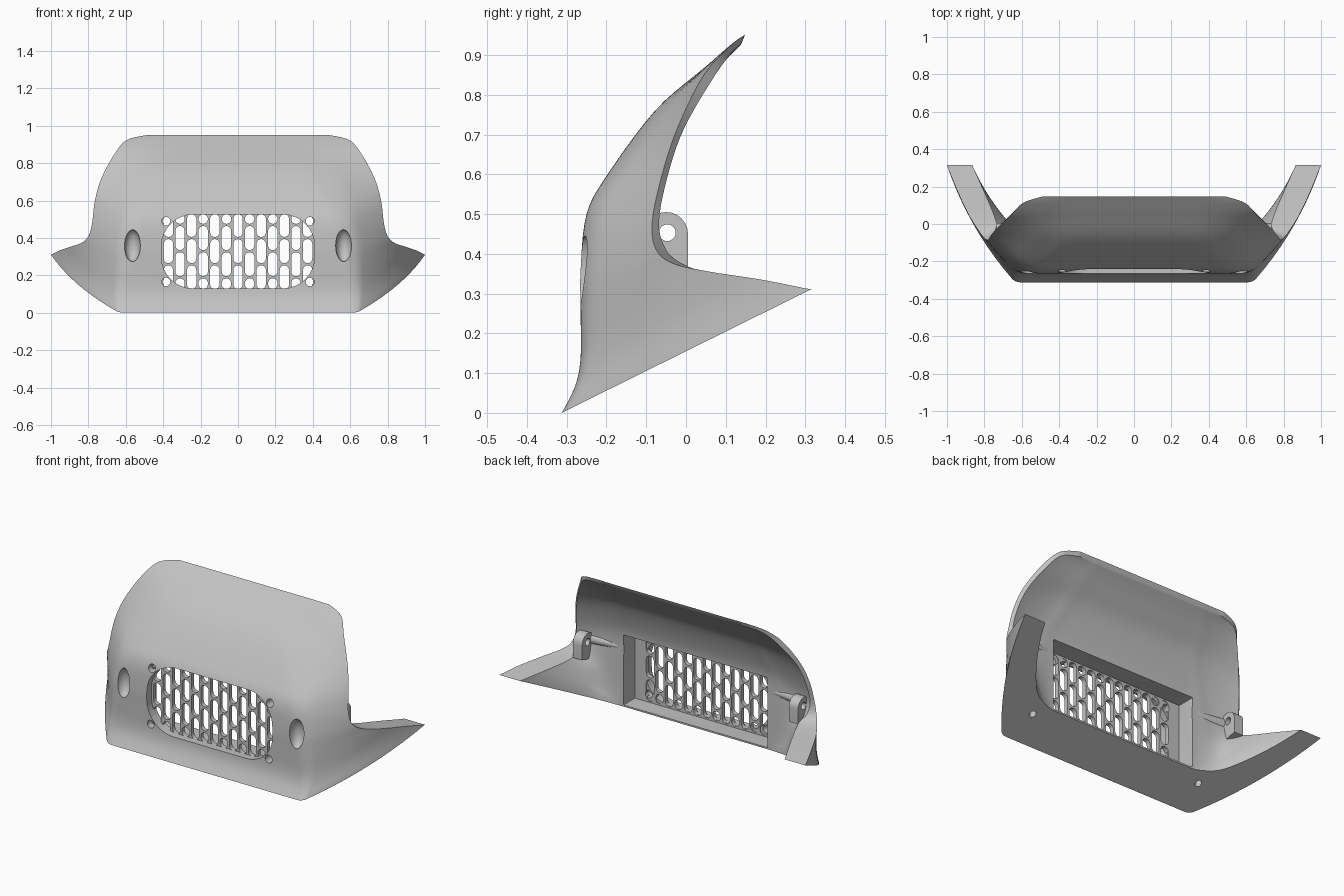
import bpy, bmesh, math
from mathutils import Vector

if "Cube" in bpy.data.objects:
    bpy.data.objects.remove(bpy.data.objects["Cube"])

grey = bpy.data.materials.new("plain grey")
grey.use_nodes = True
grey.diffuse_color = (0.54, 0.54, 0.54, 1)
grey.node_tree.nodes["Principled BSDF"].inputs["Base Color"].default_value = grey.diffuse_color


def finish(name, bm):
    bmesh.ops.recalc_face_normals(bm, faces=bm.faces)
    mesh = bpy.data.meshes.new(name)
    bm.to_mesh(mesh)
    bm.free()
    mesh.materials.append(grey)
    ob = bpy.data.objects.new(name, mesh)
    bpy.context.collection.objects.link(ob)
    return ob


def activate(ob):
    bpy.ops.object.select_all(action='DESELECT')
    ob.select_set(True)
    bpy.context.view_layer.objects.active = ob


def mirror(ob):
    activate(ob)
    mod = ob.modifiers.new("mirror", 'MIRROR')
    mod.use_clip = True
    bpy.ops.object.modifier_apply(modifier=mod.name)


def cut(ob, cutter):
    activate(ob)
    mod = ob.modifiers.new("cut", 'BOOLEAN')
    mod.operation, mod.solver, mod.object = 'DIFFERENCE', 'EXACT', cutter
    bpy.ops.object.modifier_apply(modifier=mod.name)
    bpy.data.objects.remove(cutter)


def smooth(ob):
    activate(ob)
    bpy.ops.object.shade_smooth_by_angle(angle=math.radians(32))


def prisms(name, rings, axis, a, b):
    """Extrude each 2D ring between a and b along one axis."""
    bm = bmesh.new()
    for ring in rings:
        loops = []
        for depth in (a, b):
            pts = [list(p) for p in ring]
            for p in pts:
                p.insert("xyz".index(axis), depth)
            loops.append([bm.verts.new(p) for p in pts])
        lo, hi = loops
        bm.faces.new(lo)
        bm.faces.new(hi)
        for k in range(len(lo)):
            n = (k + 1) % len(lo)
            bm.faces.new((lo[k], lo[n], hi[n], hi[k]))
    return finish(name, bm)


def round_rect(cx, cz, w, h, r, n=8):
    ring = []
    for q, (sx, sz) in enumerate(((1, 1), (-1, 1), (-1, -1), (1, -1))):
        for k in range(n + 1):
            t = (q + k / n) * math.pi / 2
            p = (cx + sx * (w / 2 - r) + r * math.cos(t), cz + sz * (h / 2 - r) + r * math.sin(t))
            if not ring or math.dist(p, ring[-1]) > 1e-5:
                ring.append(p)
    if math.dist(ring[0], ring[-1]) < 1e-5:
        ring.pop()
    return ring


def circle(cx, cz, r, n=20):
    return [(cx + r * math.cos(k * math.tau / n), cz + r * math.sin(k * math.tau / n)) for k in range(n)]


def refine(rows, n=5):
    """Smooth spline through rows of numbers."""
    out = []
    for i in range(len(rows) - 1):
        p, q, r, s = (rows[max(0, min(len(rows) - 1, i + d))] for d in (-1, 0, 1, 2))
        for k in range(n):
            t = k / n
            out.append([b + 0.5 * t * (c - a + t * (2*a - 5*b + 4*c - d + t * (3*(b - c) + d - a)))
                        for a, b, c, d in zip(p, q, r, s)])
    return out + [rows[-1]]


def section(row, on_plane, bulge):
    """Half section: flat front, rounded corner, side bowed more where it is longer."""
    fy, fz, cx, ex, ey, ez, rad = row
    front, corner, end = Vector((0, fy, fz)), Vector((cx, fy, fz)), Vector((ex, ey, ez))
    side = end - corner
    a = corner - Vector((rad, 0, 0))
    b = corner + side.normalized() * min(rad, side.length * 0.5)
    pts = [front.lerp(a, k / 6) for k in range(6)]
    pts += [a.lerp(corner, k / 8).lerp(corner.lerp(b, k / 8), k / 8) for k in range(8)]
    pts += [b.lerp(end, k / 10) for k in range(11)]
    out = Vector((side.y, -side.x, 0)) * bulge * side.length
    for p in pts[6:]:
        t = max(0, min(1, (p - corner).dot(side) / side.length_squared))
        p += out * 4 * t * (1 - t)
    if on_plane:
        for p in pts:
            p.z = 0.155 + 0.495 * p.y
    return pts


# Shell rows: front y, front z, corner x, side end x, y, z, corner radius
outer = [(-.312, 0, .635, 1, .315, .31, .03), (-.278, .07, .64, .95, .19, .335, .04),
         (-.265, .14, .635, .89, .06, .355, .05), (-.265, .25, .625, .835, -.03, .375, .06),
         (-.265, .36, .61, .8, -.075, .41, .07), (-.25, .5, .575, .78, -.085, .48, .08),
         (-.197, .6, .54, .765, -.06, .6, .1), (-.078, .76, .44, .73, -.02, .72, .13),
         (.04, .863, .42, .66, .045, .85, .13), (.1, .912, .4, .595, .112, .924, .1),
         (.148, .95, .38, .49, .147, .95, .06)]
inner = [(-.09, .11, .57, .865, .315, .31, .12), (-.09, .13, .57, .8, .17, .335, .12),
         (-.09, .16, .57, .75, .05, .355, .12), (-.09, .25, .57, .735, -.01, .375, .1),
         (-.09, .36, .56, .755, -.05, .41, .1), (-.09, .5, .53, .763, -.068, .48, .1),
         (-.075, .6, .5, .748, -.045, .6, .1), (-.02, .745, .43, .713, -.005, .715, .12),
         (.058, .842, .41, .646, .064, .835, .12), (.102, .89, .39, .583, .114, .905, .1),
         (.138, .925, .37, .48, .138, .926, .06)]

bm = bmesh.new()
grids = []
for rows, bulge in ((outer, .065), (inner, .1)):
    grids.append([[bm.verts.new(p) for p in section(r, i == 0, bulge)]
                  for i, r in enumerate(refine(rows))])
o, n = grids
for g in grids:
    for r, s in zip(g, g[1:]):
        for j in range(len(r) - 1):
            bm.faces.new((r[j], r[j + 1], s[j + 1], s[j]))
for i in (0, -1):
    for j in range(len(o[0]) - 1):
        bm.faces.new((o[i][j], o[i][j + 1], n[i][j + 1], n[i][j]))
for i in range(len(o) - 1):
    bm.faces.new((o[i][-1], o[i + 1][-1], n[i + 1][-1], n[i][-1]))
shell = finish("shell", bm)
mirror(shell)

# Rear pocket, oval front opening and corner screw holes
corners = [(sx * .385, z) for sx in (-1, 1) for z in (.165, .49)]
cut(shell, prisms("pocket_cutter", [round_rect(0, .3275, .94, .415, .005, 2)], 'y', -.2, .05))
cut(shell, prisms("opening_cutter", [round_rect(0, .328, .82, .395, .17)], 'y', -.5, -.15))
cut(shell, prisms("screw_cutter", [circle(x, z, .023) for x, z in corners], 'y', -.5, -.15))
cut(shell, prisms("floor_screw_cutter", [circle(s * .56, -.15, .018) for s in (-1, 1)], 'z', -.2, .16))

# Oval recesses beside the opening
for s in (-1, 1):
    bm = bmesh.new()
    bmesh.ops.create_uvsphere(bm, u_segments=32, v_segments=16, radius=1)
    for v in bm.verts:
        v.co = (v.co.x * .043 + s * .565, v.co.y * .05 - .262, v.co.z * .086 + .36)
    cut(shell, finish("recess_cutter", bm))
smooth(shell)

# Grille plate with staggered slots
grille = prisms("grille", [round_rect(0, .3275, .945, .42, .005, 2)], 'y', -.222, -.196)
slots = []
for k in range(-6, 7):
    for z in ((.19, .33, .47) if k % 2 == 0 else (.12, .26, .4, .54)):
        low, high = max(z - .064, .128), min(z + .064, .527)
        if high - low > .05:
            slots.append(round_rect(k * .062, (low + high) / 2, .05, high - low, .0245, 5))
cut(grille, prisms("slot_cutter", slots, 'y', -.3, -.1))
cut(grille, prisms("screw_cutter", [circle(x, z, .018) for x, z in corners], 'y', -.3, -.1))
smooth(grille)

# Mounting ears with a through hole and a tapered brace along the wall
arc = [(-.05 + .055 * math.cos(t * math.pi / 12), .45 + .055 * math.sin(t * math.pi / 12)) for t in range(10)]
ear = prisms("mounting_ear", [[(-.1, .34), (.005, .365)] + arc + [(-.1, .5)]], 'x', .675, .735)
cut(ear, prisms("ear_cutter", [circle(-.047, .453, .021)], 'x', .5, .9))
mirror(ear)
smooth(ear)

bm = bmesh.new()
bmesh.ops.create_cone(bm, cap_ends=True, segments=20, radius1=.018, radius2=.036, depth=.17)
for v in bm.verts:
    v.co = (.595 + v.co.z, -.106 + v.co.x, .455 + v.co.y)
brace = finish("ear_brace", bm)
mirror(brace)
smooth(brace)
